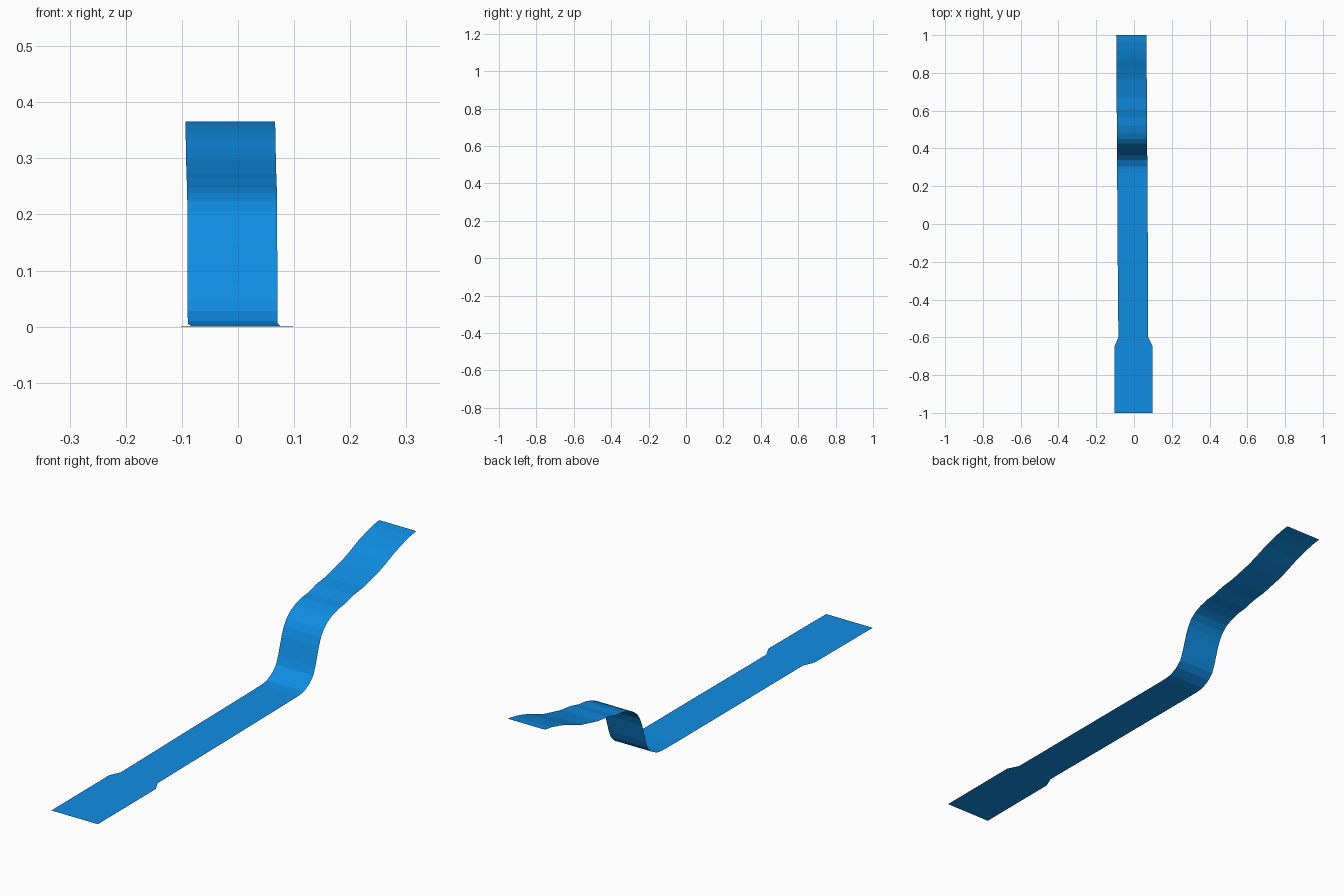
import bpy, bmesh

# Stations along the ribbon: y, z, half width
stations = [
    (-1.0, 0.0, 0.1), (-0.645, 0.001, 0.1), (-0.6, 0.001, 0.079),
    (-0.2, 0.003, 0.08), (0.2, 0.005, 0.08), (0.27, 0.006, 0.08),
    (0.305, 0.01, 0.08), (0.34, 0.028, 0.08), (0.362, 0.05, 0.08),
    (0.374, 0.078, 0.08), (0.386, 0.115, 0.08), (0.397, 0.15, 0.08),
    (0.41, 0.18, 0.08), (0.427, 0.205, 0.08), (0.45, 0.224, 0.08),
    (0.48, 0.238, 0.08), (0.52, 0.249, 0.08), (0.56, 0.253, 0.08),
    (0.61, 0.266, 0.08), (0.67, 0.273, 0.08), (0.72, 0.285, 0.08),
    (0.77, 0.297, 0.08), (0.82, 0.315, 0.08), (0.87, 0.335, 0.08),
    (0.92, 0.350, 0.08), (0.96, 0.360, 0.08), (1.0, 0.366, 0.08),
]

# Single-sided sheet swept through the stations, drifting slightly left
bm = bmesh.new()
previous = None
for y, z, half in stations:
    centre = -0.0075 - 0.0065 * y
    if half > 0.09:
        centre = -0.002
    pair = [bm.verts.new((centre + side * half, y, z)) for side in (-1, 1)]
    if previous:
        bm.faces.new((previous[0], previous[1], pair[1], pair[0]))
    previous = pair

mesh = bpy.data.meshes.new("ribbon_path")
bm.to_mesh(mesh)
bm.free()
ribbon = bpy.data.objects.new("ribbon_path", mesh)
bpy.context.collection.objects.link(ribbon)

# Blue finish
blue = bpy.data.materials.new("blue")
blue.diffuse_color = (0.005, 0.27, 0.78, 1)
mesh.materials.append(blue)
